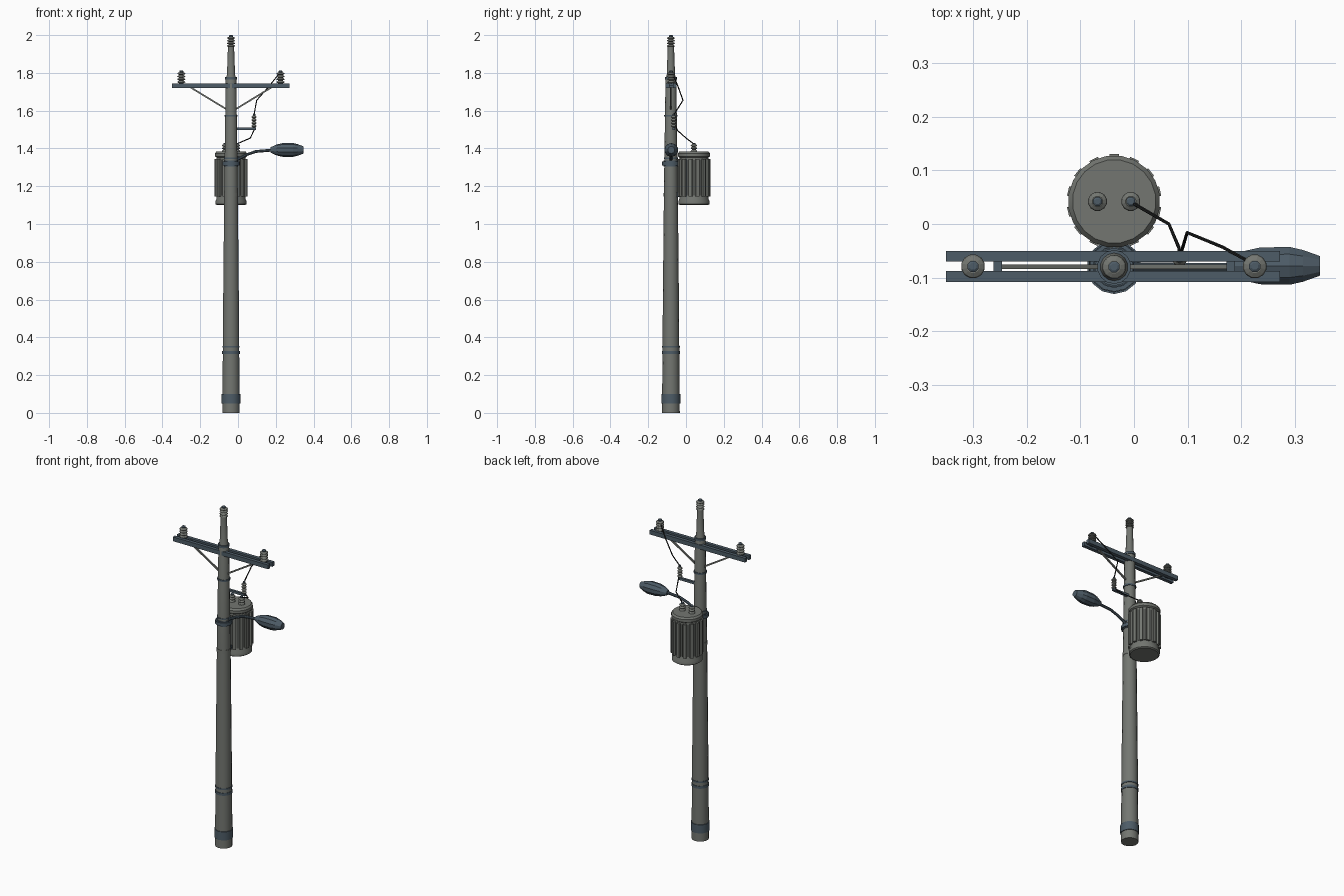
import bpy, math
from mathutils import Vector

if "Cube" in bpy.data.objects:
    bpy.data.objects.remove(bpy.data.objects["Cube"])

PX, PY = -0.037, -0.08          # pole axis
TY = 0.042                      # transformer axis y


def material(name, rgb):
    m = bpy.data.materials.new(name)
    m.diffuse_color = (*rgb, 1)
    m.use_nodes = True
    m.node_tree.nodes["Principled BSDF"].inputs["Base Color"].default_value = m.diffuse_color
    return m


GREY = material("weathered grey", (0.172, 0.182, 0.165))
STEEL = material("blue steel", (0.075, 0.107, 0.135))
DARK = material("dark grey", (0.085, 0.09, 0.083))
BLACK = material("black cable", (0.012, 0.013, 0.013))


def make(name, verts, faces, mat, smooth=None):
    me = bpy.data.meshes.new(name)
    me.from_pydata(verts, [], faces)
    me.materials.append(mat)
    ob = bpy.data.objects.new(name, me)
    bpy.context.collection.objects.link(ob)
    if smooth:
        bpy.ops.object.select_all(action='DESELECT')
        ob.select_set(True)
        bpy.context.view_layer.objects.active = ob
        bpy.ops.object.shade_smooth_by_angle(angle=math.radians(smooth))
    return ob


def lathe(name, profile, center, mat, n=12, smooth=None, axis='Z'):
    """Closed solid turned from (radius, height) points."""
    verts, faces = [], []
    for r, h in profile:
        for i in range(n):
            a = 2 * math.pi * (i + 0.5) / n
            p = (r * math.cos(a), r * math.sin(a), h)
            if axis == 'X':
                p = (p[2], p[0], p[1])
            verts.append(Vector(p) + Vector(center))
    for k in range(len(profile) - 1):
        for i in range(n):
            j = (i + 1) % n
            faces.append((k*n + i, k*n + j, k*n + n + j, k*n + n + i))
    faces.append(tuple(range(n))[::-1])
    faces.append(tuple(range((len(profile) - 1) * n, len(profile) * n)))
    return make(name, verts, faces, mat, smooth)


def box(name, lo, hi, mat):
    v = [(x, y, z) for x in (lo[0], hi[0]) for y in (lo[1], hi[1]) for z in (lo[2], hi[2])]
    f = [(0, 1, 3, 2), (4, 6, 7, 5), (0, 4, 5, 1), (2, 3, 7, 6), (0, 2, 6, 4), (1, 5, 7, 3)]
    return make(name, v, f, mat)


def tube(name, points, radius, mat, sides=6):
    """Polyline swept with a round section."""
    verts, faces = [], []
    pts = [Vector(p) for p in points]
    for k, p in enumerate(pts):
        d = (pts[min(k + 1, len(pts) - 1)] - pts[max(k - 1, 0)]).normalized()
        u = d.cross(Vector((0, 1, 0.01))).normalized()
        w = d.cross(u)
        for i in range(sides):
            a = 2 * math.pi * (i + 0.5) / sides
            verts.append(p + radius * (u * math.cos(a) + w * math.sin(a)))
    for k in range(len(pts) - 1):
        for i in range(sides):
            j = (i + 1) % sides
            faces.append((k*sides + i, k*sides + j, (k+1)*sides + j, (k+1)*sides + i))
    faces.append(tuple(range(sides))[::-1])
    faces.append(tuple(range((len(pts) - 1) * sides, len(pts) * sides)))
    return make(name, verts, faces, mat, 40)


def insulator(name, x, y, z, height, r, discs=4):
    """Stack of flared discs with a steel cap."""
    prof, step = [], height * 0.88 / discs
    for i in range(discs):
        h = i * step
        prof += [(r * 0.55, h), (r, h + step * 0.3), (r * 0.9, h + step * 0.6), (r * 0.55, h + step * 0.9)]
    lathe(name, prof, (x, y, z), GREY, 12)
    lathe(name + "_cap", [(r * 0.5, height * 0.8), (r * 0.5, height * 0.96), (r * 0.3, height)],
          (x, y, z), STEEL, 8)


# Tapered pole with stepped tip
POLE = [(0.047, 0), (0.0465, 0.05), (0.0425, 0.6), (0.0365, 1.2), (0.0285, 1.77), (0.022, 1.79), (0.0165, 1.945)]
lathe("pole", POLE, (PX, PY, 0), GREY, 14, 40)


def pole_radius(z):
    for (r0, z0), (r1, z1) in zip(POLE, POLE[1:]):
        if z0 <= z <= z1:
            return r0 + (r1 - r0) * (z - z0) / (z1 - z0)


# Bands around the pole
for i, (z0, z1, extra, mat) in enumerate([
        (0.05, 0.10, 0.004, STEEL), (0.312, 0.327, 0.003, STEEL), (0.345, 0.354, 0.003, STEEL),
        (1.145, 1.165, 0.002, GREY), (1.305, 1.335, 0.004, STEEL), (1.345, 1.352, 0.003, STEEL),
        (1.568, 1.578, 0.004, STEEL), (1.765, 1.778, 0.003, STEEL)]):
    r = pole_radius(z0) + extra
    lathe(f"pole_band_{i}", [(r, z0), (r, z1)], (PX, PY, 0), mat, 14, 40)

# Twin crossarms with spacers and diagonal braces
for name, y0 in (("front_crossarm", -0.108), ("back_crossarm", -0.07)):
    box(name, (-0.35, y0, 1.72), (0.272, y0 + 0.02, 1.745), STEEL)
for s in (-1, 1):
    x = PX + s * 0.217
    box("crossarm_spacer", (x - 0.008, -0.09, 1.722), (x + 0.008, -0.068, 1.738), STEEL)
    tube("crossarm_brace", [(x, PY, 1.725), (PX + s * 0.02, PY, 1.605)], 0.006, GREY, 4)

# Line insulators on the arms and pole tip
for name, x in (("left_insulator", -0.30), ("right_insulator", 0.225)):
    box(name + "_seat", (x - 0.012, -0.092, 1.73), (x + 0.012, -0.066, 1.747), STEEL)
    insulator(name, x, -0.079, 1.745, 0.068, 0.0225)
insulator("tip_insulator", PX, PY, 1.937, 0.063, 0.0225)

# Side bracket with fuse insulator
box("side_bracket", (PX, -0.072, 1.498), (0.094, -0.058, 1.512), STEEL)
insulator("fuse_insulator", 0.085, -0.065, 1.512, 0.072, 0.014)

# Transformer drum with rims
lathe("transformer_tank", [
    (0.076, 1.10), (0.083, 1.105), (0.083, 1.122), (0.077, 1.135), (0.077, 1.352),
    (0.086, 1.358), (0.086, 1.374), (0.078, 1.384)], (PX, TY, 0), GREY, 20, 25)

# Cooling fins around the drum
N = 14
for i in range(N):
    a = 2 * math.pi * (i + 0.5) / N
    fin = box("cooling_fin", (0.07, -0.009, 1.145), (0.088, 0.009, 1.345), GREY)
    fin.location = (PX, TY, 0)
    fin.rotation_euler.z = a
    # dark strip in each gap
    strip = box("fin_gap", (0.073, -0.006, 1.15), (0.0782, 0.006, 1.34), DARK)
    strip.location = (PX, TY, 0)
    strip.rotation_euler.z = a + math.pi / N

# Transformer bushings and mounting brackets
for x in (-0.068, -0.006):
    insulator("bushing", x, TY, 1.38, 0.05, 0.018, 3)
for z in (1.155, 1.32):
    box("transformer_mount", (PX - 0.02, -0.06, z - 0.012), (PX + 0.02, -0.03, z + 0.012), STEEL)

# Street lamp: curved arm and faceted head
tube("lamp_arm", [(PX, PY, 1.325), (0.0, PY, 1.343), (0.045, PY, 1.367),
                  (0.095, PY, 1.384), (0.19, PY, 1.392)], 0.008, STEEL, 8)
lathe("lamp_head", [(0.014, 0.172), (0.029, 0.205), (0.036, 0.235), (0.037, 0.29),
                    (0.031, 0.315), (0.019, 0.347)], (0, -0.078, 1.392), STEEL, 10, axis='X')
lathe("lamp_collar", [(0.046, 1.31), (0.046, 1.33)], (PX, PY, 0), STEEL, 14, 40)

# Slack cables
tube("lower_cable", [(-0.004, 0.04, 1.425), (0.065, 0.0, 1.455), (0.084, -0.045, 1.495),
                     (0.085, -0.062, 1.53)], 0.0032, BLACK)
tube("upper_cable", [(0.085, -0.063, 1.58), (0.099, -0.016, 1.655), (0.165, -0.043, 1.73),
                     (0.225, -0.076, 1.805)], 0.0032, BLACK)
